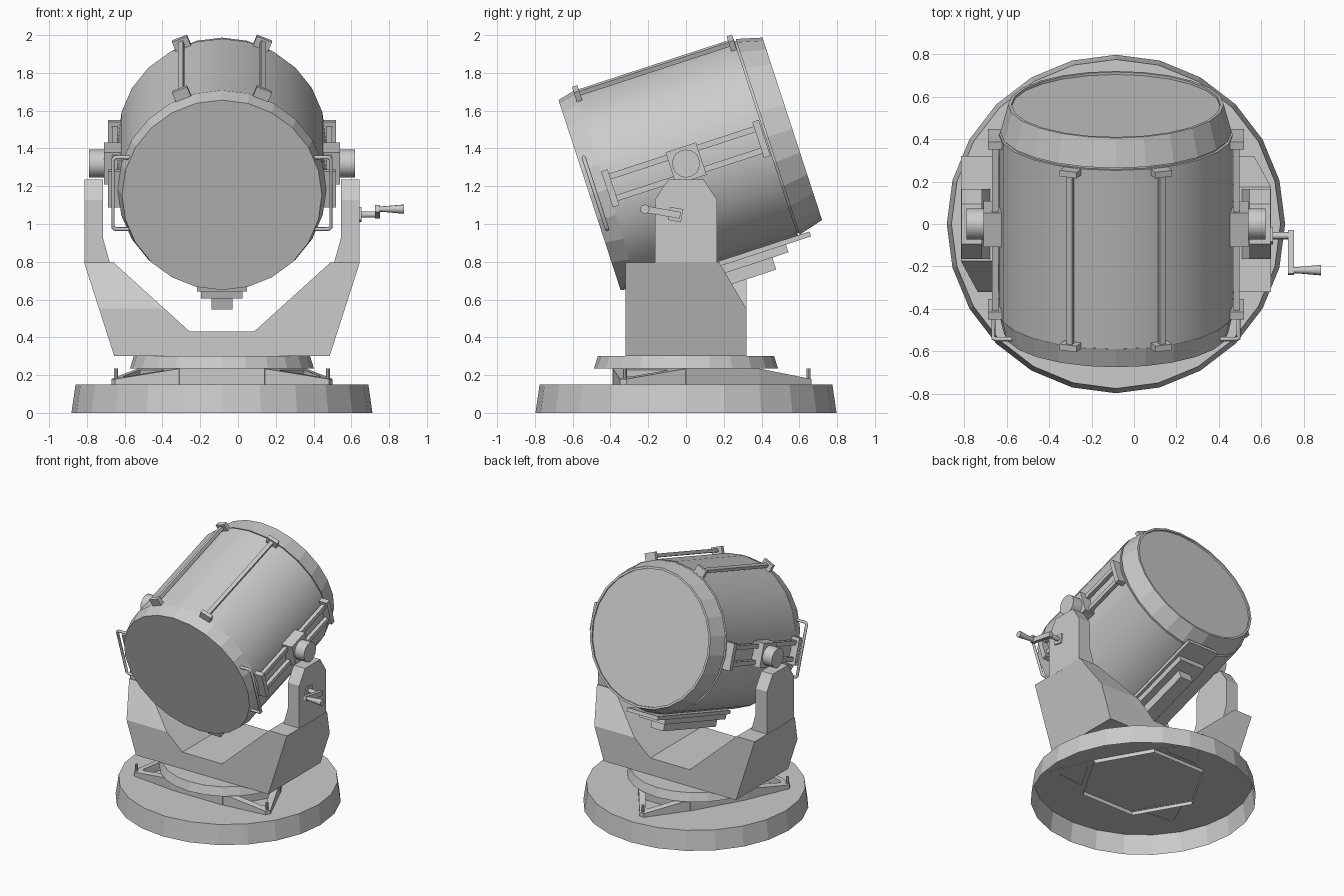
import bpy, bmesh, math
from mathutils import Matrix, Vector

cube = bpy.data.objects.get("Cube")
if cube:
    bpy.data.objects.remove(cube)

grey = bpy.data.materials.new("painted_metal_grey")
grey.use_nodes = True
grey.diffuse_color = (0.6, 0.6, 0.6, 1)
grey.node_tree.nodes["Principled BSDF"].inputs["Base Color"].default_value = (0.6, 0.6, 0.6, 1)

CX = -0.085                                  # centre line of the lamp
STAND = Matrix.Translation((CX, 0, 0))
PIVOT = Matrix.Translation((CX, 0, 1.32))
LAMP = PIVOT @ Matrix.Rotation(math.radians(18.1), 4, 'X')
SIDES = 24


def finish(name, bm, frame, smooth=None):
    bmesh.ops.recalc_face_normals(bm, faces=bm.faces)
    mesh = bpy.data.meshes.new(name)
    bm.to_mesh(mesh)
    bm.free()
    mesh.materials.append(grey)
    ob = bpy.data.objects.new(name, mesh)
    bpy.context.collection.objects.link(ob)
    ob.matrix_world = frame
    if smooth:
        bpy.ops.object.select_all(action='DESELECT')
        ob.select_set(True)
        bpy.context.view_layer.objects.active = ob
        bpy.ops.object.shade_smooth_by_angle(angle=math.radians(smooth))
    return ob


def lathe(name, profile, frame, axis='Z', sides=SIDES, smooth=None, floor=True):
    """Solid of revolution from (radius, height) pairs, optionally open below."""
    bm = bmesh.new()
    rings = []
    for r, h in profile:
        ring = []
        for i in range(sides):
            a = math.tau * i / sides
            p = (r * math.sin(a), r * math.cos(a), h)
            if axis == 'Y':
                p = (p[0], h, p[1])
            elif axis == 'X':
                p = (h, p[0], p[1])
            ring.append(bm.verts.new(p))
        rings.append(ring)
    for a, b in zip(rings, rings[1:]):
        for i in range(sides):
            j = (i + 1) % sides
            bm.faces.new((a[i], a[j], b[j], b[i]))
    if floor:
        bm.faces.new(rings[0])
    bm.faces.new(rings[-1])
    return finish(name, bm, frame, smooth)


def box(name, low, high, frame):
    bm = bmesh.new()
    bmesh.ops.create_cube(bm, size=1)
    low, high = Vector(low), Vector(high)
    bm.transform(Matrix.Translation((low + high) / 2) @ Matrix.Diagonal((*(high - low), 1)))
    return finish(name, bm, frame)


def prism(points, y0, y1):
    """Front-view outline extruded through the depth."""
    bm = bmesh.new()
    face = bm.faces.new([bm.verts.new((x, y0, z)) for x, z in points])
    ext = bmesh.ops.extrude_face_region(bm, geom=[face], use_keep_orig=True)
    verts = [g for g in ext["geom"] if isinstance(g, bmesh.types.BMVert)]
    bmesh.ops.translate(bm, vec=(0, y1 - y0, 0), verts=verts)
    return bm


def slice_off(bm, point, normal):
    geom = bm.verts[:] + bm.edges[:] + bm.faces[:]
    cut = bmesh.ops.bisect_plane(bm, geom=geom, plane_co=point, plane_no=normal, clear_outer=True)
    edges = [g for g in cut["geom_cut"] if isinstance(g, bmesh.types.BMEdge)]
    bmesh.ops.contextual_create(bm, geom=edges)


def rod(name, points, radius, frame):
    curve = bpy.data.curves.new(name, 'CURVE')
    curve.dimensions = '3D'
    curve.bevel_depth = radius
    curve.bevel_resolution = 1
    curve.use_fill_caps = True
    line = curve.splines.new('POLY')
    line.points.add(len(points) - 1)
    for p, co in zip(line.points, points):
        p.co = (*co, 1)
    curve.materials.append(grey)
    ob = bpy.data.objects.new(name, curve)
    bpy.context.collection.objects.link(ob)
    ob.matrix_world = frame


# Hollow base shell, open hexagonal hub and turntable
lathe("base_shell", [(0.797, 0), (0.775, 0.15)], STAND, floor=False)
hex_turn = STAND @ Matrix.Rotation(math.radians(30), 4, 'Z')
lathe("hexagonal_hub", [(0.45, 0.12), (0.45, 0.238)], hex_turn, sides=6, floor=False)
lathe("turntable", [(0.487, 0.235), (0.467, 0.3)], STAND)

# Three open triangular feet with a peg at each tip
for i in range(3):
    turn = STAND @ Matrix.Rotation(math.tau * i / 3, 4, 'Z')
    bm = bmesh.new()
    outer = [(-0.225, 0.385), (0.225, 0.385), (0.02, 0.665), (-0.02, 0.665)]
    inner = [(-0.14, 0.42), (0.14, 0.42), (0.012, 0.6), (-0.012, 0.6)]
    loops = []
    for outline in (outer, inner):
        for top in (False, True):
            loops.append([bm.verts.new((x, y, 0.235 - 0.2 * (y - 0.385) if top else 0.146))
                          for x, y in outline])
    for a, b in ((0, 1), (1, 3), (3, 2), (2, 0)):
        for k in range(4):
            n = (k + 1) % 4
            bm.faces.new((loops[a][k], loops[a][n], loops[b][n], loops[b][k]))
    finish(f"foot_{i + 1}", bm, turn)
    lathe(f"foot_peg_{i + 1}", [(0.011, 0.15), (0.011, 0.235)],
          turn @ Matrix.Translation((0, 0.648, 0)), sides=8)

# Yoke: each half has a slanted corner, the halves are turned about the centre
half = [(0, 0.3), (0.57, 0.3), (0.73, 0.797), (0.575, 0.797), (0.17, 0.43), (0, 0.43)]
arm = [(0.592, 0.79), (0.728, 0.79), (0.728, 1.235), (0.63, 1.235), (0.63, 0.926)]
for side, turn in (("left", 0), ("right", math.pi)):
    frame = STAND @ Matrix.Rotation(turn, 4, 'Z')
    bm = prism(half, -0.32, 0.32)
    slice_off(bm, (0, 0.175, 0.797), (0, 0.245, 0.145))
    inside = [f for f in bm.faces if all(abs(v.co.x) < 1e-4 for v in f.verts)]
    bmesh.ops.delete(bm, geom=inside, context='FACES_ONLY')
    finish(f"yoke_{side}", bm, frame)
    bm = prism(arm, -0.165, 0.165)
    for s in (-1, 1):
        slice_off(bm, (0, s * 0.165, 1.127), (0, s * 0.106, 0.07))
    finish(f"yoke_arm_{side}", bm, frame)
    lathe(f"trunnion_{side}", [(0.074, 0.56), (0.074, 0.705)],
          PIVOT @ Matrix.Rotation(turn, 4, 'Z'), axis='X', sides=16, smooth=30)

# Lamp drum with front bezel and recessed rear cover
lathe("lamp_drum", [(0.55, -0.44), (0.55, 0.445)], LAMP, axis='Y', smooth=30)
lathe("front_bezel", [(0.529, -0.537), (0.552, -0.44)], LAMP, axis='Y')
lathe("drum_groove", [(0.535, 0.44), (0.535, 0.46)], LAMP, axis='Y')
lathe("rear_ring", [(0.545, 0.455), (0.508, 0.592), (0.492, 0.592), (0.492, 0.58)],
      LAMP, axis='Y')

# Fittings repeated on both sides of the drum
for side, s in (("left", 1), ("right", -1)):
    tilt = LAMP @ Matrix.Rotation(s * math.radians(22), 4, 'Y')
    box(f"top_rail_{side}", (-0.014, -0.43, 0.562), (0.014, 0.43, 0.588), tilt)
    for end, y in (("front", -0.433), ("rear", 0.428)):
        box(f"top_post_{end}_{side}", (-0.043, y - 0.015, 0.53), (0.043, y + 0.015, 0.601), tilt)

    mirror = LAMP @ Matrix.Rotation(0 if s > 0 else math.pi, 4, 'Z')
    for end, y in (("front", -0.422), ("rear", 0.42)):
        box(f"side_bracket_{end}_{side}", (0.52, s * y - 0.018, -0.1),
            (0.603, s * y + 0.018, 0.1), mirror)
    for level, z in (("upper", 0.06), ("lower", -0.06)):
        box(f"side_rail_{level}_{side}", (0.553, -0.42, z - 0.016), (0.583, 0.42, z + 0.016), mirror)
    box(f"pivot_block_{side}", (0.53, -0.085, -0.09), (0.625, 0.085, 0.09), mirror)
    y = -0.505 * s
    rod(f"grab_handle_{side}", [(0.48, y, 0.2), (0.565, y, 0.2), (0.577, y, 0.188),
                                (0.577, y, -0.188), (0.565, y, -0.2), (0.48, y, -0.2)],
        0.011, mirror)

# Stepped housing under the drum
box("underside_plate", (-0.133, -0.43, -0.572), (0.133, 0.51, -0.545), LAMP)
box("underside_housing", (-0.11, -0.42, -0.615), (0.11, 0.37, -0.56), LAMP)
box("underside_ridge", (-0.055, -0.4, -0.682), (0.055, 0.28, -0.6), LAMP)

# Hand crank on the left arm
CRANK = Matrix.Translation((0.64, -0.055, 1.05)) @ Matrix.Rotation(math.radians(-10), 4, 'X')
box("crank_plate", (-0.005, -0.035, -0.035), (0.014, 0.035, 0.035), CRANK)
lathe("crank_shaft", [(0.017, 0), (0.017, 0.11)], CRANK, axis='X', sides=10, smooth=40)
box("crank_arm", (0.085, -0.185, -0.018), (0.113, 0.025, 0.018), CRANK)
lathe("crank_grip", [(0.014, 0.1), (0.016, 0.14), (0.025, 0.24)],
      CRANK @ Matrix.Translation((0, -0.165, 0)), axis='X', sides=10, smooth=40)
